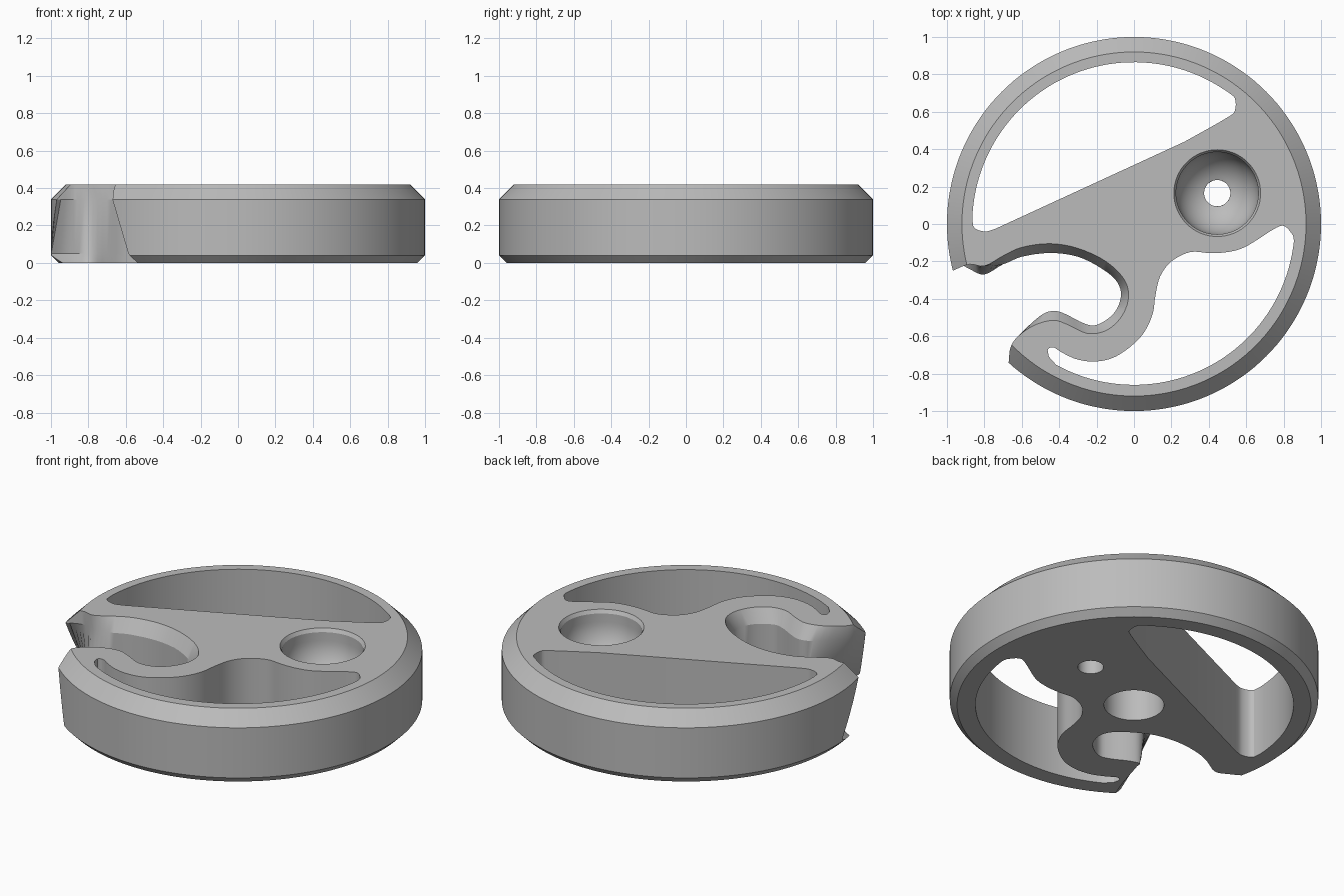
import bpy, bmesh, math
from mathutils import Vector

cube = bpy.data.objects.get("Cube")
if cube:
    bpy.data.objects.remove(cube, do_unlink=True)

HEIGHT = 0.42

grey = bpy.data.materials.new("plain_grey")
grey.use_nodes = True
grey.diffuse_color = (0.5, 0.5, 0.5, 1)
grey.node_tree.nodes["Principled BSDF"].inputs["Base Color"].default_value = grey.diffuse_color


def loft(name, rings):
    """Solid through rings of equal point count, capped at both ends."""
    bm = bmesh.new()
    rows = [[bm.verts.new(p) for p in ring] for ring in rings]
    for a, b in zip(rows, rows[1:]):
        for i in range(len(a)):
            j = (i + 1) % len(a)
            bm.faces.new((a[i], a[j], b[j], b[i]))
    bm.faces.new(rows[0])
    bm.faces.new(rows[-1])
    bmesh.ops.recalc_face_normals(bm, faces=bm.faces)
    mesh = bpy.data.meshes.new(name)
    bm.to_mesh(mesh)
    bm.free()
    obj = bpy.data.objects.new(name, mesh)
    bpy.context.collection.objects.link(obj)
    mesh.materials.append(grey)
    return obj


def turned(name, profile, centre=(0, 0), steps=64):
    """Solid of revolution from (radius, z) pairs."""
    def ring(r, z):
        angles = [math.tau * i / steps for i in range(steps)]
        return [(centre[0] + r * math.cos(a), centre[1] + r * math.sin(a), z) for a in angles]
    return loft(name, [ring(r, z) for r, z in profile])


def smooth_path(points, steps=4):
    """Open Catmull-Rom curve through 2D points."""
    pts = [Vector(p) for p in points]
    pts = [pts[0] * 2 - pts[1]] + pts + [pts[-1] * 2 - pts[-2]]
    path = []
    for a, b, c, d in zip(pts, pts[1:], pts[2:], pts[3:]):
        for k in range(steps):
            t = k / steps
            path.append((b * 2 + (c - a) * t + (a * 2 - b * 5 + c * 4 - d) * t * t
                         + (b * 3 - a - c * 3 + d) * t ** 3) / 2)
    return path + [pts[-2]]


def arc(radius, start, end, steps=48):
    angles = [math.radians(start + (end - start) * i / steps) for i in range(steps + 1)]
    return [Vector((radius * math.cos(a), radius * math.sin(a))) for a in angles]


def at_height(path, z):
    return [(p[0], p[1], z) for p in path]


def prism(name, path):
    return loft(name, [at_height(path, -0.1), at_height(path, 0.6)])


# Chamfered disc body
body = turned("disc_body", [(0.96, 0), (1, 0.04), (1, 0.34), (0.92, HEIGHT)], steps=144)

# Large back opening: rim arc, rounded corners and a straight spoke edge
back_path = (arc(0.865, 56, 178)
             + smooth_path([(-0.86, -0.01), (-0.84, -0.03), (-0.79, -0.04), (-0.74, -0.025)])
             + smooth_path([(0.27, 0.44), (0.5, 0.57), (0.54, 0.61), (0.54, 0.67), (0.51, 0.7)]))
back_opening = prism("back_opening_cutter", back_path)

# Curved front opening
front_path = (arc(0.86, 241, 354)
              + smooth_path([(0.85, -0.06), (0.81, -0.015), (0.76, -0.02), (0.6, -0.12),
                             (0.5, -0.15), (0.4, -0.155), (0.3, -0.15), (0.2, -0.2),
                             (0.14, -0.28), (0.115, -0.38), (0.1, -0.48), (0.06, -0.57),
                             (0, -0.64), (-0.1, -0.71), (-0.2, -0.735), (-0.3, -0.725),
                             (-0.38, -0.69), (-0.43, -0.66), (-0.46, -0.67), (-0.455, -0.71)]))
front_opening = prism("front_opening_cutter", front_path)

# Hooked mouth: flared upper edge, undercut jaws
edge = [(-0.7, -0.17), (-0.6, -0.125), (-0.45, -0.105), (-0.3, -0.13), (-0.15, -0.2),
        (-0.05, -0.3), (-0.03, -0.4), (-0.07, -0.5), (-0.15, -0.57), (-0.25, -0.585),
        (-0.35, -0.54), (-0.43, -0.515)]
throat = [(-0.7, -0.215), (-0.6, -0.175), (-0.45, -0.155), (-0.3, -0.175), (-0.17, -0.24),
          (-0.09, -0.31), (-0.07, -0.39), (-0.11, -0.48), (-0.2, -0.54), (-0.27, -0.53),
          (-0.37, -0.48), (-0.43, -0.465)]
upper_jaw = [(-0.97, -0.25), (-0.88, -0.215), (-0.8, -0.225)]
lower_jaw = [(-0.62, -0.6), (-0.66, -0.66), (-0.67, -0.74)]
outside = [Vector((-1.3, -0.9)), Vector((-1.3, -0.3))]
top = upper_jaw + edge + [(-0.53, -0.54)] + lower_jaw
mid = upper_jaw + throat + [(-0.5, -0.49)] + lower_jaw
low = ([(-1, -0.05), (-0.9, -0.15), (-0.8, -0.25)] + throat
       + [(-0.46, -0.49), (-0.5, -0.6), (-0.54, -0.7), (-0.59, -0.82)])
base = ([(-0.95, -0.2), (-0.88, -0.24), (-0.8, -0.27)] + throat
        + [(-0.44, -0.5), (-0.47, -0.6), (-0.5, -0.7), (-0.55, -0.83)])
levels = [(base, -0.05), (base, 0), (low, 0.05), (mid, 0.34), (top, HEIGHT), (top, 0.5)]
mouth = loft("mouth_cutter", [at_height(smooth_path(p) + outside, z) for p, z in levels])

# Round bowl with a small through hole
bowl_curve = [(0.22 * math.cos(a), 0.35 - 0.22 * math.sin(a))
              for a in [math.radians(71.4) * i / 12 for i in range(13)]]
bowl = turned("bowl_cutter", [(0.232, 0.5), (0.232, HEIGHT), (0.22, 0.4)] + bowl_curve
              + [(0.07, -0.1)], (0.445, 0.165))

# Blind socket under the centre
socket = turned("socket_cutter", [(0.163, -0.1), (0.163, 0.3)])

# Cut everything out of the body
bpy.context.view_layer.objects.active = body
for cutter in (back_opening, front_opening, mouth, bowl, socket):
    cutter.hide_render = True
    mod = body.modifiers.new(cutter.name, "BOOLEAN")
    mod.operation = "DIFFERENCE"
    mod.solver = "EXACT"
    mod.object = cutter
    bpy.ops.object.modifier_apply(modifier=mod.name)
    bpy.data.objects.remove(cutter, do_unlink=True)

bpy.ops.object.select_all(action="DESELECT")
body.select_set(True)
bpy.ops.object.shade_smooth_by_angle(angle=math.radians(28))
